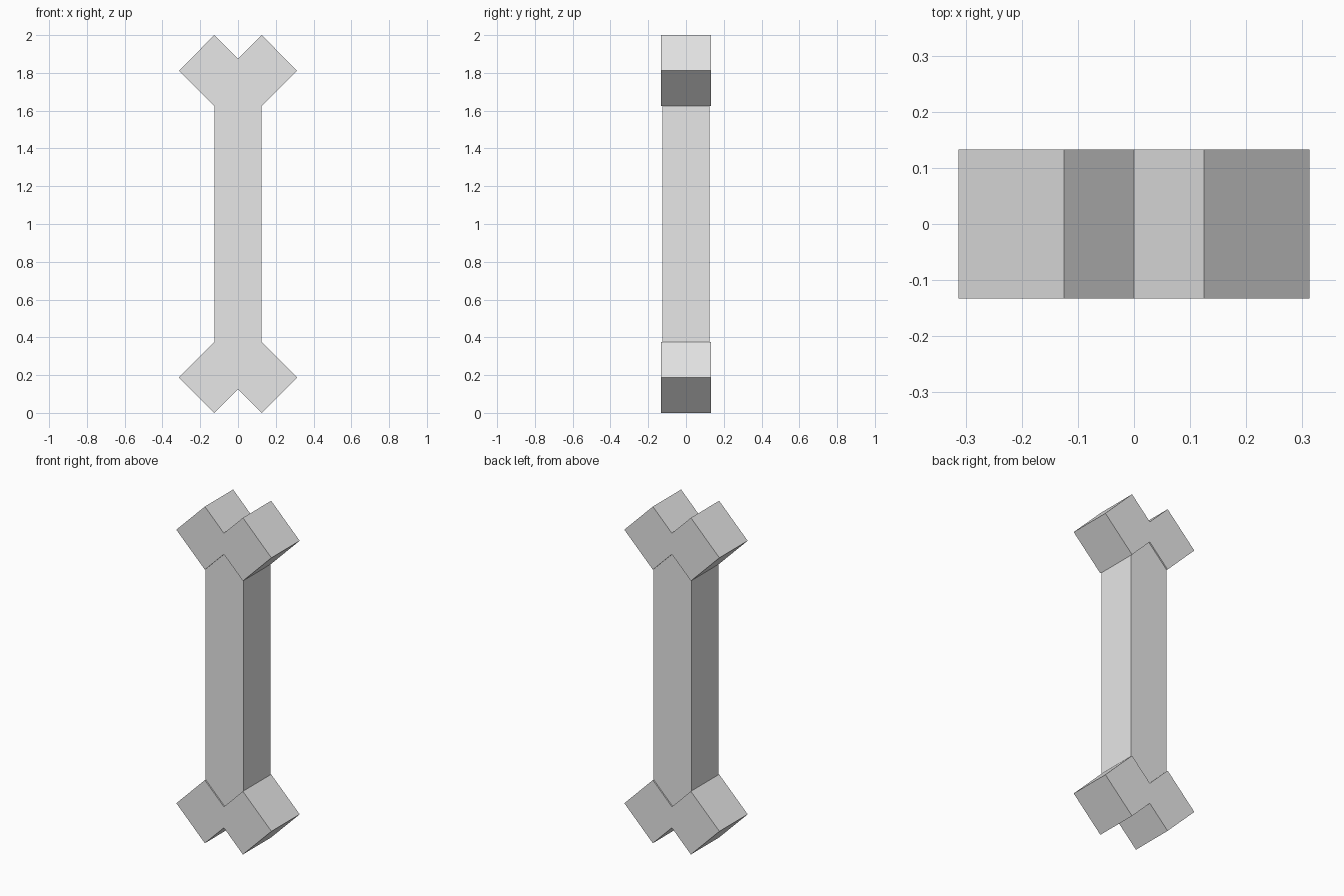
import bpy
from math import radians

if "Cube" in bpy.data.objects:
    bpy.data.objects.remove(bpy.data.objects["Cube"], do_unlink=True)

# One pale bone colour
BONE = (0.8, 0.8, 0.8, 1.0)
bone_mat = bpy.data.materials.new("pale_grey")
bone_mat.use_nodes = True
bone_mat.diffuse_color = BONE
bone_mat.node_tree.nodes["Principled BSDF"].inputs["Base Color"].default_value = BONE


def box(name, size, location, turn=0.0):
    """Box of the given size, turned about the y axis."""
    bpy.ops.mesh.primitive_cube_add(size=1, location=location)
    obj = bpy.context.object
    obj.name = name
    obj.scale = size
    obj.rotation_euler.y = radians(turn)
    obj.data.materials.append(bone_mat)
    return obj


# Shaft, ending inside the knobs
box("shaft", (0.25, 0.25, 1.5), (0, 0, 1))

# Four knobs: cubes standing on edge, overlapping in pairs
KNOB = 0.1875 * 2 ** 0.5
for end, z in (("lower", 0.1875), ("upper", 1.8125)):
    for side, x in (("left", 0.125), ("right", -0.125)):
        box(f"{end}_{side}_knob", (KNOB, KNOB, KNOB), (x, 0, z), 45)
